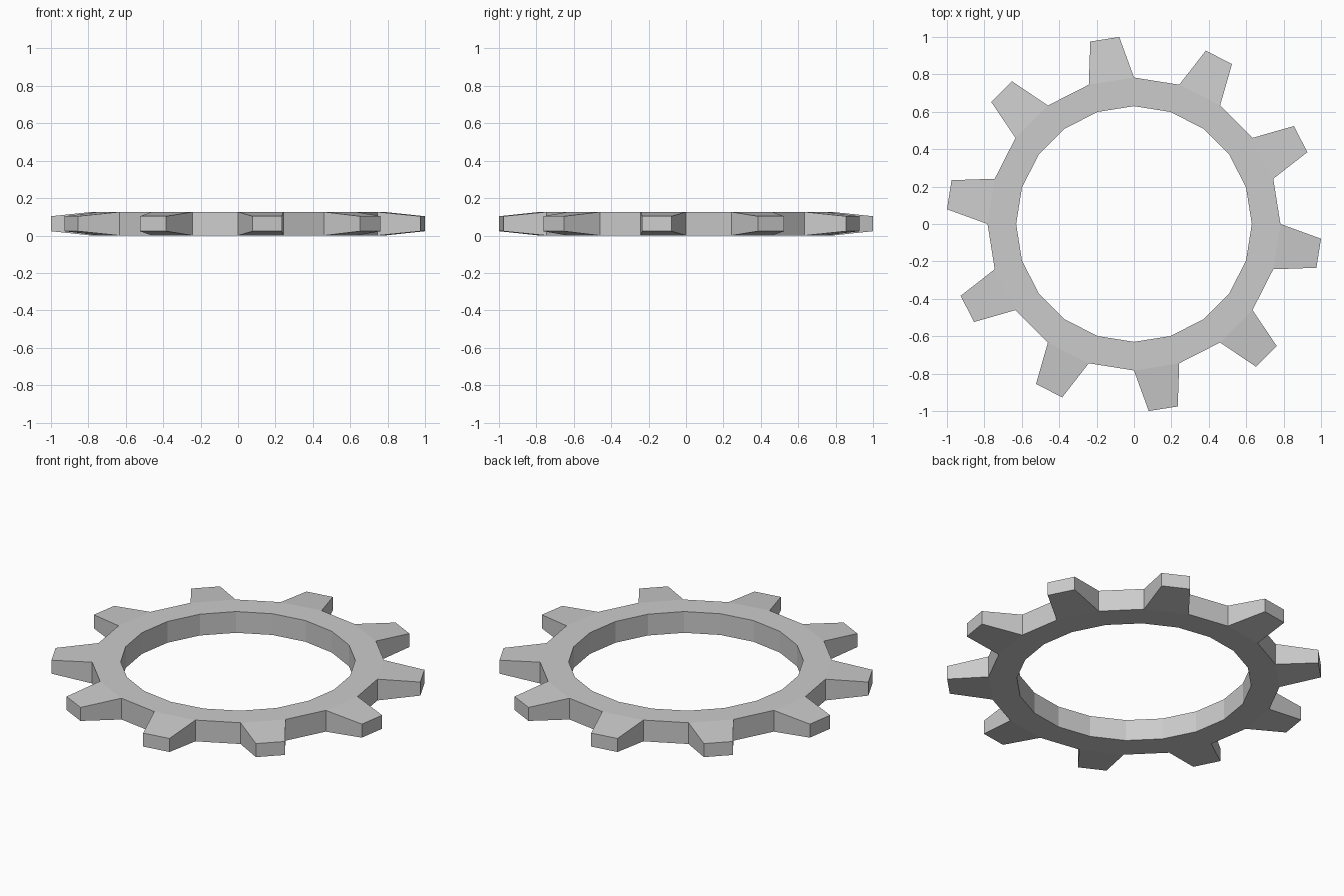
import bpy, bmesh
from math import sin, cos, radians

if "Cube" in bpy.data.objects:
    bpy.data.objects.remove(bpy.data.objects["Cube"])

TEETH = 10
STEPS = TEETH * 2
R_BORE, R_ROOT, R_TIP = 0.63, 0.783, 1.0031
HEIGHT = 0.126
TIP_LOW, TIP_HIGH = 0.023, 0.103
TIP_HALF = 4.5  # half the angular width of a tooth tip, degrees

bm = bmesh.new()


def pair(radius, angle, low, high):
    """Bottom and top vertex at a polar position."""
    a = radians(angle)
    return [bm.verts.new((radius * cos(a), radius * sin(a), z)) for z in (low, high)]


# Ring: matching inner and outer vertices every 18 degrees
bore = [pair(R_BORE, 90 + 18 * i, 0, HEIGHT) for i in range(STEPS)]
root = [pair(R_ROOT, 90 + 18 * i, 0, HEIGHT) for i in range(STEPS)]

for i in range(STEPS):
    j = (i + 1) % STEPS
    bi, bj, ri, rj = bore[i], bore[j], root[i], root[j]
    bm.faces.new((bi[1], ri[1], rj[1], bj[1]))   # top
    bm.faces.new((bi[0], bj[0], rj[0], ri[0]))   # underside
    bm.faces.new((bi[0], bi[1], bj[1], bj[0]))   # bore wall
    if i % 2:
        bm.faces.new((ri[0], rj[0], rj[1], ri[1]))   # gap between teeth
        continue
    # Tooth tapering in width and in thickness
    mid = 99 + 18 * i
    ti = pair(R_TIP, mid - TIP_HALF, TIP_LOW, TIP_HIGH)
    tj = pair(R_TIP, mid + TIP_HALF, TIP_LOW, TIP_HIGH)
    bm.faces.new((ri[1], ti[1], tj[1], rj[1]))
    bm.faces.new((ri[0], rj[0], tj[0], ti[0]))
    bm.faces.new((ti[0], tj[0], tj[1], ti[1]))
    bm.faces.new((ri[0], ti[0], ti[1], ri[1]))
    bm.faces.new((rj[0], rj[1], tj[1], tj[0]))

bmesh.ops.recalc_face_normals(bm, faces=bm.faces)
mesh = bpy.data.meshes.new("gear_ring")
bm.to_mesh(mesh)
bm.free()
gear = bpy.data.objects.new("gear_ring", mesh)
bpy.context.collection.objects.link(gear)
